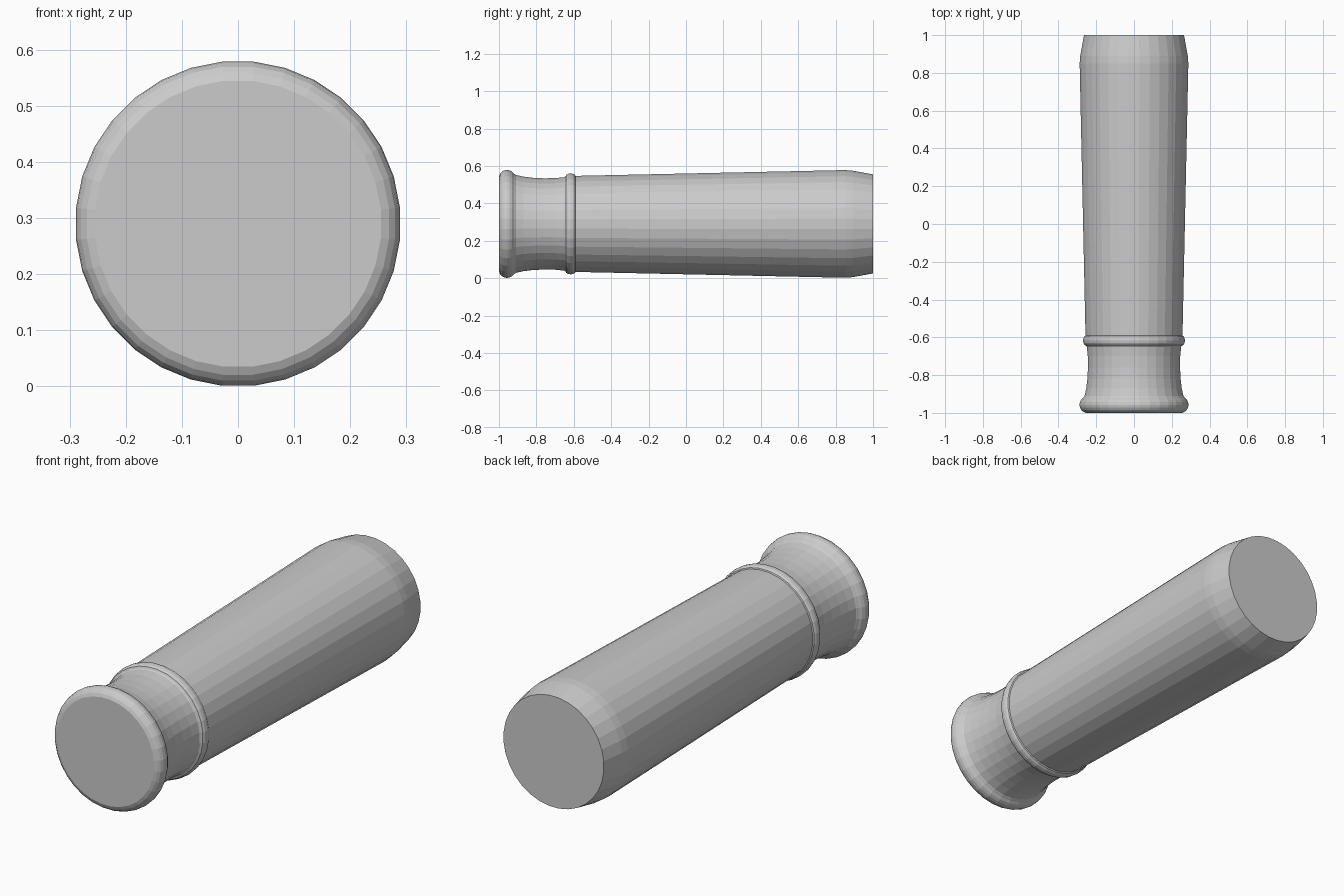
import bpy, bmesh
from math import sin, cos, pi

if "Cube" in bpy.data.objects:
    bpy.data.objects.remove(bpy.data.objects["Cube"])

SIDES = 32
AXIS_Z = 0.29


def arc(yc, rc, ry, rr, a0, a1, n):
    """Points of an elliptical bead in (y, radius), angles in degrees."""
    pts = []
    for i in range(n + 1):
        a = (a0 + (a1 - a0) * i / n) * pi / 180
        pts.append((yc + ry * cos(a), rc + rr * sin(a)))
    return pts


def lathe(name, profile, cap_start=False, cap_end=False):
    """Revolve a (y, radius) profile about the handle's long axis."""
    bm = bmesh.new()
    rings = []
    for y, r in profile:
        ring = []
        for i in range(SIDES):
            a = 2 * pi * (i + 0.5) / SIDES
            ring.append(bm.verts.new((r * 1.004 * cos(a), y, AXIS_Z + r * 1.004 * sin(a))))
        rings.append(ring)
    for a, b in zip(rings, rings[1:]):
        for i in range(SIDES):
            j = (i + 1) % SIDES
            bm.faces.new((a[i], b[i], b[j], a[j]))
    if cap_start:
        bm.faces.new(rings[0])
    if cap_end:
        bm.faces.new(rings[-1][::-1])
    me = bpy.data.meshes.new(name)
    bm.to_mesh(me)
    bm.free()
    ob = bpy.data.objects.new(name, me)
    bpy.context.collection.objects.link(ob)
    return ob


# End knob: rounded rim, waisted neck and thin collar bead
rim = [(-1.0, 0.255)] + arc(-0.957, 0.25, 0.042, 0.039, 150, 30, 6) + [(-0.916, 0.267)]
neck = [(-0.91, 0.262), (-0.87, 0.253), (-0.82, 0.247), (-0.76, 0.244),
        (-0.70, 0.245), (-0.65, 0.250)]
collar = arc(-0.617, 0.254, 0.027, 0.016, 180, 0, 6) + [(-0.59, 0.257)]
lathe("end_knob", rim + neck + collar, cap_start=True)

# Grip: slightly flaring shaft with a rounded-in far end
grip = [(-0.59, 0.257), (0.80, 0.287), (0.85, 0.288), (0.89, 0.285),
        (0.94, 0.276), (1.0, 0.265)]
lathe("grip", grip, cap_end=True)
